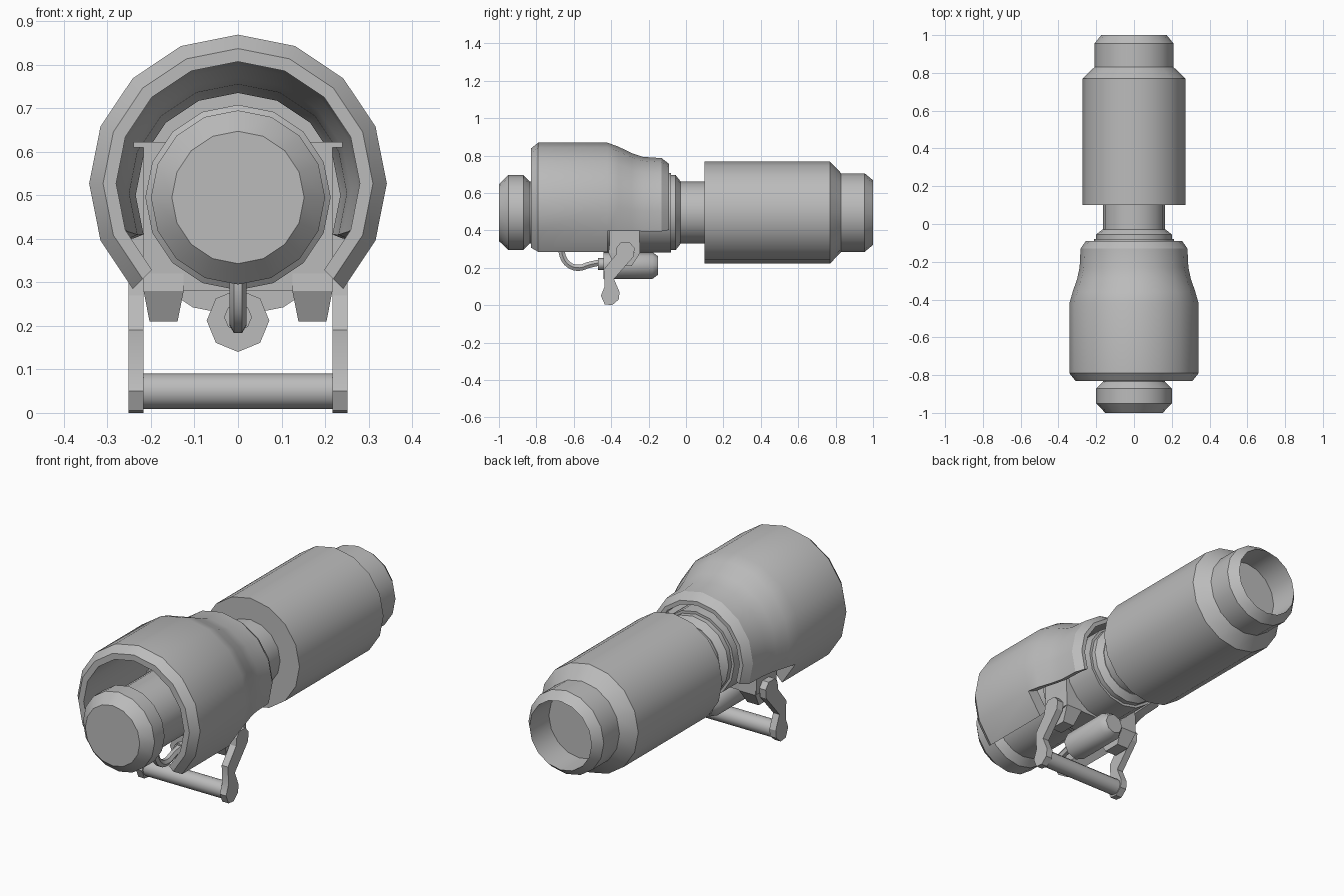
import bpy, bmesh, math
from mathutils import Vector

cube = bpy.data.objects.get("Cube")
if cube:
    bpy.data.objects.remove(cube, do_unlink=True)

grey = bpy.data.materials.new("plain grey")
grey.use_nodes = True
tone = (0.5, 0.5, 0.5, 1)
grey.diffuse_color = tone
grey.node_tree.nodes["Principled BSDF"].inputs["Base Color"].default_value = tone
AXIS = 0.495


def finish(name, bm, angle=30):
    bmesh.ops.remove_doubles(bm, verts=bm.verts, dist=1e-5)
    bmesh.ops.recalc_face_normals(bm, faces=bm.faces)
    mesh = bpy.data.meshes.new(name)
    bm.to_mesh(mesh)
    bm.free()
    mesh.materials.append(grey)
    ob = bpy.data.objects.new(name, mesh)
    bpy.context.collection.objects.link(ob)
    bpy.ops.object.select_all(action='DESELECT')
    ob.select_set(True)
    bpy.context.view_layer.objects.active = ob
    bpy.ops.object.shade_smooth_by_angle(angle=math.radians(angle))
    return ob


def lathe(name, profile, zc=AXIS, sides=16, angle=30):
    """Turn a (y, radius) profile round the long axis."""
    bm = bmesh.new()
    verts = [bm.verts.new((0, y, zc + r)) for y, r in profile]
    edges = [bm.edges.new(p) for p in zip(verts, verts[1:])]
    bmesh.ops.spin(bm, geom=verts + edges, cent=(0, 0, zc), axis=(0, 1, 0),
                   angle=2 * math.pi, steps=sides)
    return finish(name, bm, angle)


def prism(name, outline, x0, x1, taper_below=None):
    """Extrude a (y, z) outline along x, with an optional narrower foot."""
    bm = bmesh.new()
    face = bm.faces.new([bm.verts.new((x0, y, z)) for y, z in outline])
    ext = bmesh.ops.extrude_face_region(bm, geom=[face])["geom"]
    for v in ext:
        if isinstance(v, bmesh.types.BMVert):
            v.co.x = x1
    if taper_below:
        mid = (x0 + x1) / 2
        for v in bm.verts:
            if v.co.z < taper_below:
                v.co.x = mid + (v.co.x - mid) * 0.7
    return finish(name, bm)


def box(name, x0, x1, y0, y1, z0, z1):
    return prism(name, [(y0, z0), (y1, z0), (y1, z1), (y0, z1)], x0, x1)


# Turned core: front knob, neck, inner body, collar
lathe("front_knob_and_neck", [(-1, 0), (-1, .152), (-.95, .2), (-.87, .2), (-.835, .165),
                              (.11, .165), (.11, 0)])
lathe("inner_body", [(-.45, .16), (-.45, .2), (-.44, .213), (-.08, .213), (-.08, .16)])
lathe("collar", [(-.09, .2), (-.055, .2), (-.03, .168), (-.03, .16)])

# Rear barrel with a recessed mouth
lathe("rear_barrel", [(.1, 0), (.1, .273), (.77, .273), (.83, .21), (.955, .21), (1, .173),
                      (.85, .17), (.85, 0)])


# Open-bottomed shell: solid cells of a cylindrical grid, fewer at the rear
def shell():
    rows = [(-.83, .31, .28, .527), (-.79, .342, .28, .527), (-.42, .342, .28, .527),
            (-.36, .325, .275, .522), (-.29, .301, .26, .512), (-.23, .288, .25, .505),
            (-.13, .283, .245, .503), (-.09, .255, .235, .5)]
    solid = {(i, j) for i in range(len(rows) - 1) for j in range(-2, 10)
             if i < 2 or 0 <= j + 1 < 10}
    bm = bmesh.new()

    def corner(i, j, inner):
        y, ro, ri, zc = rows[i]
        a, r = math.radians(22.5 * j), ri if inner else ro
        return bm.verts.new((r * math.cos(a), y, zc + r * math.sin(a)))

    def quad(*keys):
        bm.faces.new([corner(*k) for k in keys])

    for i, j in solid:
        for s in (0, 1):
            quad((i, j, s), (i + 1, j, s), (i + 1, j + 1, s), (i, j + 1, s))
            if (i + 2 * s - 1, j) not in solid:
                quad((i + s, j, 0), (i + s, j + 1, 0), (i + s, j + 1, 1), (i + s, j, 1))
            if (i, j + 2 * s - 1) not in solid:
                quad((i, j + s, 0), (i + 1, j + s, 0), (i + 1, j + s, 1), (i, j + s, 1))
    finish("open_shell", bm)


shell()

# Square block inside the shell, with lugs and a folding handle
box("centre_block", -.217, .217, -.41, -.25, .28, .615)
lug = [(-.4, .4), (-.25, .4), (-.245, .28), (-.29, .21), (-.38, .21), (-.415, .28)]
arm = [(-.37, .31), (-.35, .335), (-.3, .335), (-.275, .305), (-.28, .26), (-.385, .14),
       (-.355, .07), (-.36, .03), (-.395, 0), (-.435, .005), (-.455, .05), (-.435, .1),
       (-.44, .19), (-.375, .27)]
for side, s in (("left", 1), ("right", -1)):
    box(side + "_shoulder_strip", s * .165, s * .24, -.41, -.15, .61, .622)
    prism(side + "_lug", lug, s * .125, s * .217, .25)
    prism(side + "_handle_arm", arm, s * .217, s * .252)

bar = lathe("handle_bar", [(-.225, 0), (-.225, .041), (.225, .041), (.225, 0)], 0, 12, 35)
bar.rotation_euler.z = math.pi / 2
bar.location = (0, -.405, .05)

# Small cylinder underneath, joined to the neck by a bent hose
lathe("lower_cylinder", [(-.44, 0), (-.44, .072), (-.18, .072), (-.15, .05), (-.15, 0)],
      .212, 8, 46)
lathe("hose_fitting", [(-.47, 0), (-.47, .032), (-.43, .032)], .22, 8, 46)

curve = bpy.data.curves.new("hose", 'CURVE')
curve.dimensions = '3D'
curve.bevel_depth = .019
curve.bevel_resolution = 1
curve.resolution_u = 4
path = [(-.665, .35), (-.66, .265), (-.625, .215), (-.57, .2), (-.52, .215), (-.45, .23)]
spline = curve.splines.new('BEZIER')
spline.bezier_points.add(len(path) - 1)
for p, (y, z) in zip(spline.bezier_points, path):
    p.co = Vector((0, y, z))
    p.handle_left_type = p.handle_right_type = 'AUTO'
curve.materials.append(grey)
hose = bpy.data.objects.new("hose", curve)
bpy.context.collection.objects.link(hose)
bpy.ops.object.select_all(action='DESELECT')
hose.select_set(True)
bpy.context.view_layer.objects.active = hose
bpy.ops.object.convert(target='MESH')
bpy.ops.object.shade_smooth_by_angle(angle=math.radians(50))
